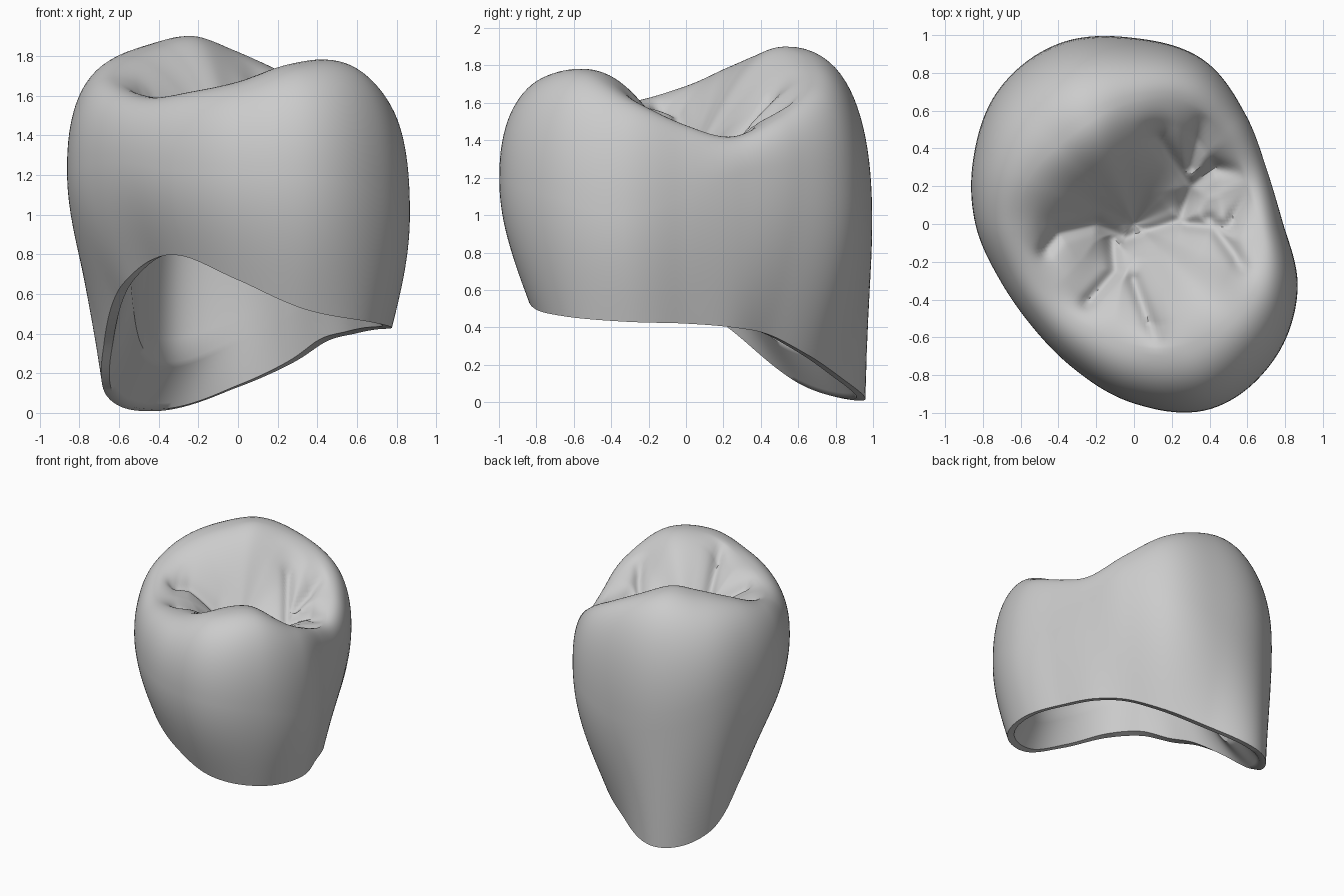
import bpy
import bmesh
from math import sin, cos, pi, exp
from mathutils import Vector
from mathutils.geometry import intersect_point_line

if "Cube" in bpy.data.objects:
    bpy.data.objects.remove(bpy.data.objects["Cube"], do_unlink=True)

COLUMNS = 176
VALLEY, CEILING, WALL = 1.28, 1.08, 0.05

# Profiles around the tooth, one value per sixteenth of a turn from +x
belly_radius = [.79, .76, .83, .945, .985, 1.035, 1.01, .92,
                .84, .77, .765, .83, .95, 1.06, 1.035, .937]
belly_height = [1.1, 1.22, 1.23, 1.1, .98, .98, 1.1, 1.2,
                1.24, 1.26, 1.26, 1.22, 1.2, 1.18, 1.1, 1]
margin_radius = [.69, .64, .63, .71, .83, 1.03, .93, .73,
                 .63, .61, .62, .72, .81, .9, .93, .84]
margin_height = [.42, .4, .36, .25, .13, .01, .08, .36,
                 .56, .67, .77, .79, .67, .52, .46, .43]
core_radius = [.59, .55, .56, .65, .76, .82, .68, .58,
               .54, .52, .54, .63, .72, .79, .79, .7]
crest_ratio = [.84, .85, .82, .75, .66, .57, .57, .66,
               .74, .76, .76, .72, .68, .66, .68, .77]
crest_height = [1.48, 1.42, 1.53, 1.69, 1.82, 1.9, 1.86, 1.79,
                1.69, 1.62, 1.59, 1.62, 1.67, 1.76, 1.77, 1.61]

# Grooves in the chewing surface, as paths in plan
fissures = [
    [(-.48, -.15), (-.4, -.05), (-.2, 0), (-.05, -.08), (.25, .02), (.3, .2), (.42, .3), (.58, .28)],
    [(-.12, -.08), (-.1, -.25), (-.25, -.42)],
    [(0, -.3), (.12, -.62)],
    [(.28, 0), (.5, -.02), (.62, .17)],
    [(.4, .02), (.58, -.23)],
    [(.3, .2), (.13, .45)],
    [(.3, .3), (.36, .55)],
]


def around(table, turn):
    """Smooth closed interpolation of a profile table."""
    n = len(table)
    i = int(turn * n)
    t = turn * n - i
    a, b, c, d = (table[(i + k) % n] for k in (-1, 0, 1, 2))
    return b + t * (c - a + t * (2 * a - 5 * b + 4 * c - d + t * (3 * (b - c) + d - a))) / 2


def mix(a, b, t):
    return a + (b - a) * t


def groove_depth(x, y):
    """Depth of the nearest fissure at a point in plan."""
    p = Vector((x, y))
    nearest = 1
    for path in fissures:
        for start, end in zip(path, path[1:]):
            a, b = Vector(start), Vector(end)
            _, t = intersect_point_line(p, a, b)
            nearest = min(nearest, (p - a.lerp(b, max(0, min(1, t)))).length)
    return .04 * exp(-(nearest / .035) ** 2) + .04 * exp(-(nearest / .1) ** 2)


class Column:
    """Vertical section through the crown in one direction."""

    def __init__(self, turn):
        angle = turn * 2 * pi
        self.direction = Vector((cos(angle), sin(angle), 0))
        self.belly = around(belly_radius, turn)
        self.belly_z = around(belly_height, turn)
        self.rim = around(margin_radius, turn)
        self.rim_z = max(0, around(margin_height, turn))
        self.core = around(core_radius, turn)
        self.crest = self.belly * around(crest_ratio, turn)
        self.crest_z = around(crest_height, turn)
        self.roof_z = mix(CEILING, self.crest_z - .25, .6)

    def point(self, radius, z):
        return self.direction * radius + Vector((0, 0, z))

    def wall(self, t):
        return self.point(mix(self.rim, self.belly, sin(t * pi / 2)),
                          mix(self.rim_z, self.belly_z, t))

    def shoulder(self, t):
        a = t * pi / 2
        return self.point(mix(self.crest, self.belly, max(0, cos(a)) ** .87),
                          mix(self.belly_z, self.crest_z, sin(a) ** .87))

    def basin(self, t):
        p = self.point(self.crest * (1 - t),
                       mix(VALLEY, self.crest_z, sin((1 - t) * pi / 2) ** 1.2))
        p.z -= groove_depth(p.x, p.y) * min(1, t * 5)
        return p

    def chamfer(self, t):
        return self.point(mix(self.rim - WALL, self.core, t),
                          self.rim_z + .01 + .24 * t)

    def lining(self, t):
        a = t * pi / 2
        return self.point(self.core * mix(.72, 1, cos(a)),
                          mix(self.rim_z + .25, self.roof_z, sin(a)))

    def roof(self, t):
        return self.point(self.core * .72 * (1 - t),
                          mix(CEILING, self.roof_z, sin((1 - t) * pi / 2)))


columns = [Column(i / COLUMNS) for i in range(COLUMNS)]


def section(method, count):
    """Rings made by sweeping one section curve around the crown."""
    return [[getattr(c, method)(i / count) for c in columns] for i in range(count)]


# Rings from the cavity ceiling, over the margin, up to the valley
cavity = section("chamfer", 8) + section("lining", 16) + section("roof", 12)
rings = cavity[::-1]
rings += section("wall", 24) + section("shoulder", 20) + section("basin", 40)

bm = bmesh.new()
loops = [[bm.verts.new(p) for p in ring] for ring in rings]
for low, high in zip(loops, loops[1:]):
    for i in range(COLUMNS):
        j = (i + 1) % COLUMNS
        bm.faces.new((low[i], low[j], high[j], high[i]))
for loop, z in ((loops[0], CEILING), (loops[-1], VALLEY - groove_depth(0, 0))):
    pole = bm.verts.new((0, 0, z))
    for i in range(COLUMNS):
        bm.faces.new((loop[i], loop[(i + 1) % COLUMNS], pole))
bmesh.ops.recalc_face_normals(bm, faces=bm.faces)

mesh = bpy.data.meshes.new("tooth_crown")
bm.to_mesh(mesh)
bm.free()
crown = bpy.data.objects.new("tooth_crown", mesh)
bpy.context.collection.objects.link(crown)

# Plain grey ceramic
grey = bpy.data.materials.new("ceramic_grey")
grey.use_nodes = True
grey.diffuse_color = (.6, .6, .6, 1)
grey.node_tree.nodes["Principled BSDF"].inputs["Base Color"].default_value = (.6, .6, .6, 1)
mesh.materials.append(grey)

bpy.ops.object.select_all(action='DESELECT')
crown.select_set(True)
bpy.context.view_layer.objects.active = crown
bpy.ops.object.shade_smooth_by_angle(angle=pi / 4)
